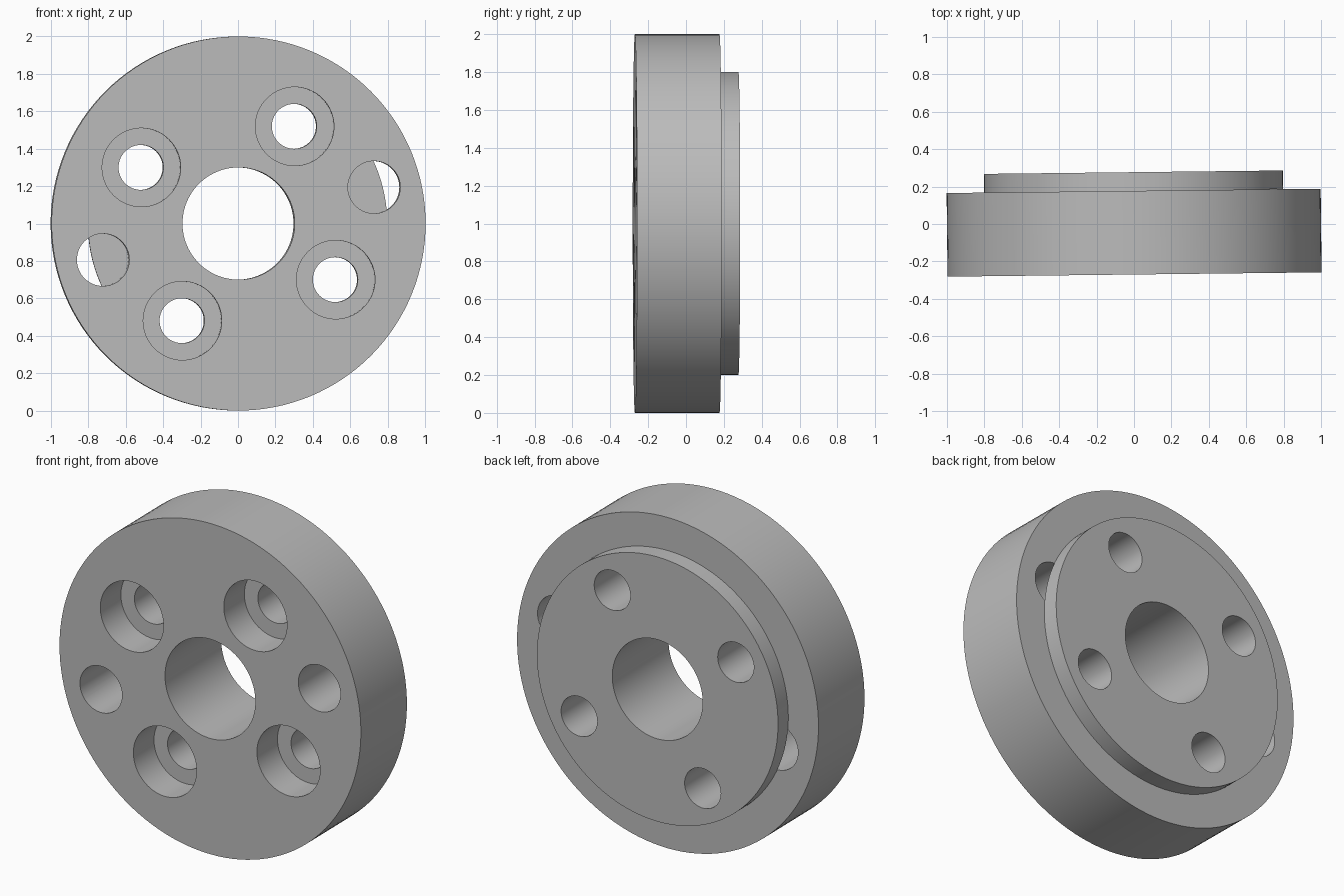
import bpy, bmesh
from math import radians, cos, sin, tau
from mathutils import Matrix

cube = bpy.data.objects.get("Cube")
if cube:
    bpy.data.objects.remove(cube)

# Depth stations along y, front to back
FRONT, FLANGE_BACK, BOSS_BACK = -0.27, 0.177, 0.277
COUNTERBORE_FLOOR = FRONT + 0.2
OVER = 0.1

steel = bpy.data.materials.new("machined grey")
steel.use_nodes = True
grey = (0.5, 0.5, 0.5, 1)
steel.diffuse_color = grey
steel.node_tree.nodes["Principled BSDF"].inputs["Base Color"].default_value = grey


def make_object(name, bm):
    mesh = bpy.data.meshes.new(name)
    bmesh.ops.recalc_face_normals(bm, faces=bm.faces)
    bm.to_mesh(mesh)
    bm.free()
    mesh.materials.append(steel)
    obj = bpy.data.objects.new(name, mesh)
    bpy.context.collection.objects.link(obj)
    return obj


def stepped_round(name, steps, centre=(0, 0), segments=64):
    """Solid of revolution about y from (radius, y) steps, capped at both ends."""
    bm = bmesh.new()
    rings = []
    for radius, y in steps:
        rings.append([bm.verts.new((centre[0] + radius * cos(tau * i / segments), y,
                                    centre[1] + radius * sin(tau * i / segments)))
                      for i in range(segments)])
    for a, b in zip(rings, rings[1:]):
        for i in range(segments):
            j = (i + 1) % segments
            bm.faces.new((a[i], a[j], b[j], b[i]))
    bm.faces.new(rings[0])
    bm.faces.new(rings[-1])
    return make_object(name, bm)


def polar(radius, degrees):
    return radius * cos(radians(degrees)), radius * sin(radians(degrees))


# Flange with raised boss on the back
hub = stepped_round("flanged_hub", [(1, FRONT), (1, FLANGE_BACK),
                                    (0.8, FLANGE_BACK), (0.8, BOSS_BACK)], segments=128)

# Central bore
cutters = [stepped_round("bore_cutter", [(0.3, FRONT - OVER), (0.3, BOSS_BACK + OVER)],
                         segments=96)]

# Four counterbored bolt holes
for k in range(4):
    cutters.append(stepped_round("bolt_cutter", [
        (0.21, FRONT - OVER), (0.21, COUNTERBORE_FLOOR),
        (0.12, COUNTERBORE_FLOOR), (0.12, BOSS_BACK + OVER)], polar(0.6, 60 + 90 * k)))

# Two pin holes through the flange, stopping at the boss
for angle in (15, 195):
    cutters.append(stepped_round("pin_cutter", [
        (0.14, FRONT - OVER), (0.14, FLANGE_BACK + 0.0005)], polar(0.75, angle)))

bpy.context.view_layer.objects.active = hub
for cutter in cutters:
    mod = hub.modifiers.new("hole", "BOOLEAN")
    mod.operation = "DIFFERENCE"
    mod.solver = "EXACT"
    mod.object = cutter
    bpy.ops.object.modifier_apply(modifier=mod.name)
    bpy.data.objects.remove(cutter)

# Slight turn about the vertical, standing on the ground
hub.data.transform(Matrix.Translation((0, 0, 1)) @ Matrix.Rotation(0.0115, 4, "Z"))

bpy.ops.object.select_all(action="DESELECT")
hub.select_set(True)
bpy.ops.object.shade_smooth_by_angle(angle=radians(30))
